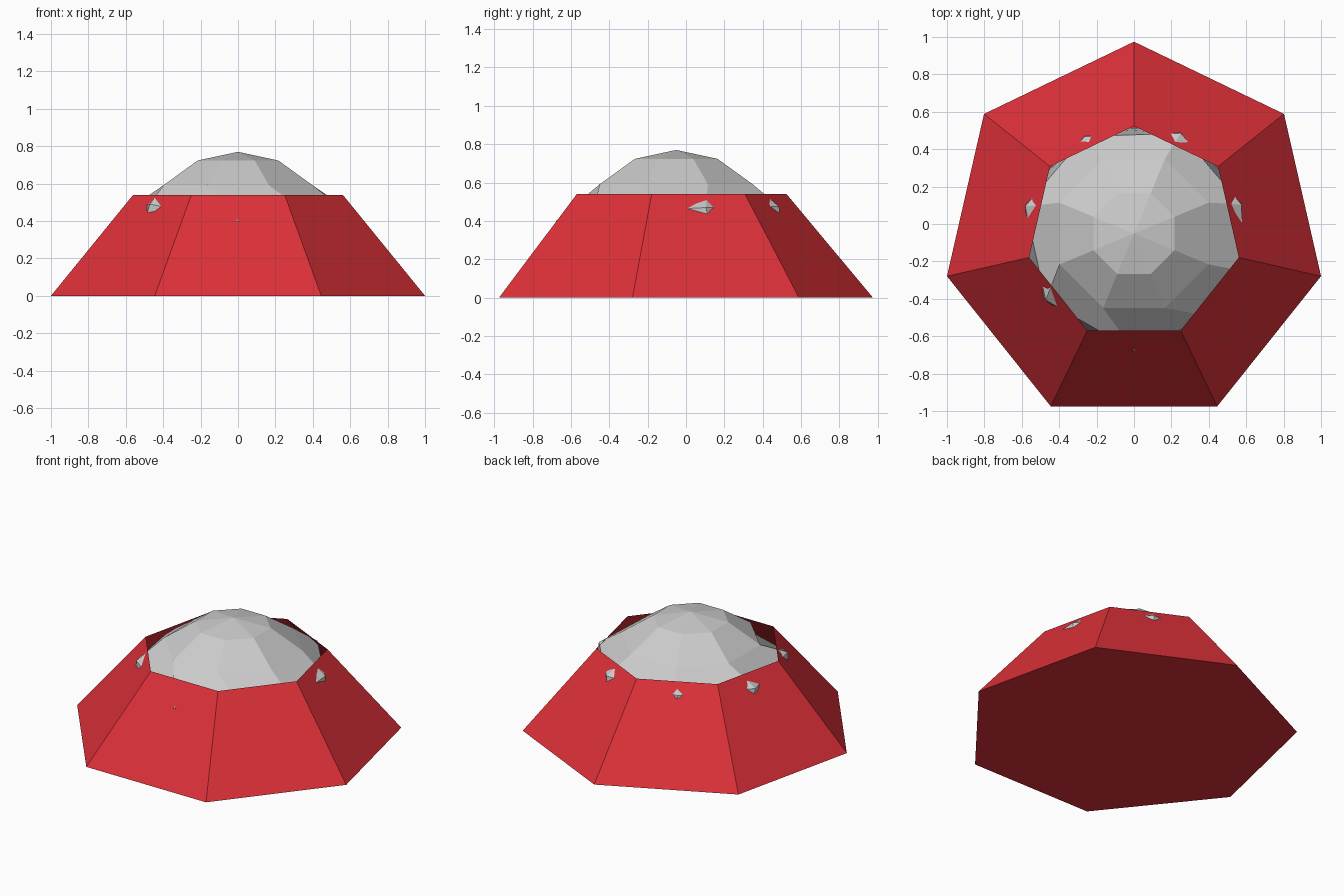
import bpy, bmesh
from math import radians, sin, cos, pi

if "Cube" in bpy.data.objects:
    bpy.data.objects.remove(bpy.data.objects["Cube"])

CY = -0.051          # shared axis of both parts
H = 0.54             # wall height
R0, R1 = 1.0257, 0.575


def ring(bm, n, r, z, start):
    return [bm.verts.new((r * cos(start + 2 * pi * i / n),
                          CY + r * sin(start + 2 * pi * i / n), z)) for i in range(n)]


def bridge(bm, a, b):
    n = len(a)
    for i in range(n):
        j = (i + 1) % n
        bm.faces.new((a[i], a[j], b[j], b[i]))


def finish(bm, name, colour=None):
    bmesh.ops.recalc_face_normals(bm, faces=bm.faces[:])
    me = bpy.data.meshes.new(name)
    bm.to_mesh(me)
    bm.free()
    ob = bpy.data.objects.new(name, me)
    bpy.context.collection.objects.link(ob)
    if colour:
        mat = bpy.data.materials.new(name + "_colour")
        mat.diffuse_color = colour
        mat.use_nodes = True
        mat.node_tree.nodes["Principled BSDF"].inputs["Base Color"].default_value = mat.diffuse_color
        me.materials.append(mat)
    return ob


# Seven-sided tapered wall with floor, open at the top
bm = bmesh.new()
low = ring(bm, 7, R0, 0, pi / 2)
high = ring(bm, 7, R1, H, pi / 2)
bridge(bm, low, high)
bm.faces.new(low[::-1])
finish(bm, "tapered_wall", (0.72, 0.03, 0.04, 1))

# Eight-sided faceted dome
bm = bmesh.new()
DR, DZ = 0.61, 0.16
tip = bm.verts.new((0, CY, DZ + DR))
rings = [ring(bm, 8, DR * sin(a), DZ + DR * cos(a), pi / 8)
         for a in (pi / 8, pi / 4)]
for i in range(8):
    bm.faces.new((tip, rings[0][i], rings[0][(i + 1) % 8]))
bridge(bm, rings[0], rings[1])

# Uneven dome shoulder whose corners poke through the wall: angle, height, overshoot
shoulder = []
for ang, z, over in ((15, .47, .025), (65, .475, .025), (117, .475, .015), (166, .465, .025),
                     (217, .49, .035), (270, .40, .004), (312, .42, -.02), (341, .45, -.01)):
    face = 90 + 360 / 7 * (int((ang - 90) // (360 / 7)) + 0.5)
    apothem = (R0 + (R1 - R0) * z / H) * cos(pi / 7)
    r = apothem / cos(radians(ang - face)) + over
    a = radians(ang)
    shoulder.append(bm.verts.new((r * cos(a), CY + r * sin(a), z)))
bridge(bm, rings[1], shoulder)

# Hidden lower skirt of the dome
skirt = ring(bm, 8, DR, DZ, pi / 8)
bridge(bm, shoulder, skirt)
finish(bm, "faceted_dome")
